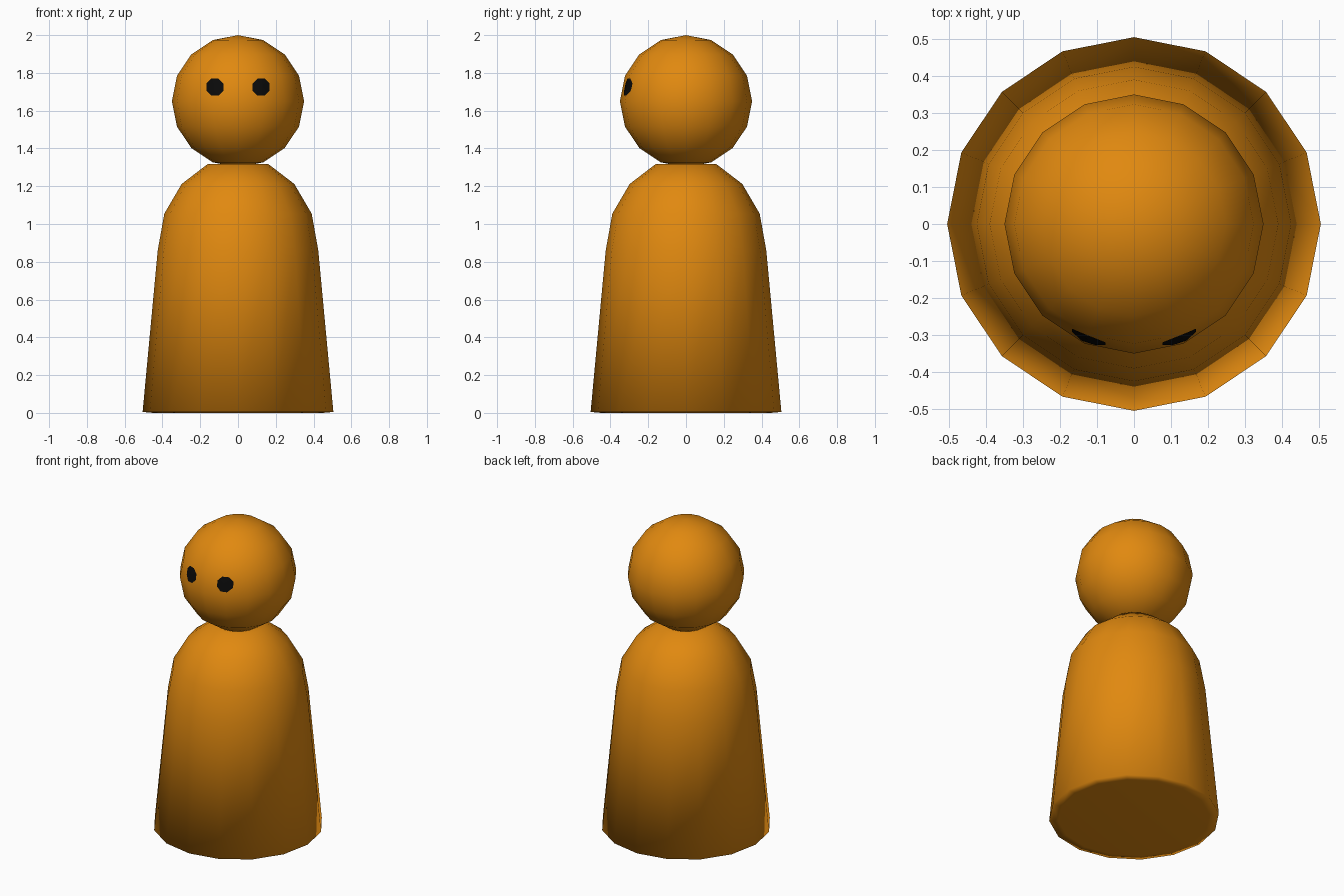
import bpy, bmesh, math
from mathutils import Vector
from mathutils.bvhtree import BVHTree

if "Cube" in bpy.data.objects:
    bpy.data.objects.remove(bpy.data.objects["Cube"])

SIDES = 16


def material(name, color):
    m = bpy.data.materials.new(name)
    m.diffuse_color = color
    m.use_nodes = True
    m.node_tree.nodes["Principled BSDF"].inputs["Base Color"].default_value = m.diffuse_color
    return m


def finish(bm, name, mat):
    bmesh.ops.recalc_face_normals(bm, faces=bm.faces)
    for f in bm.faces:
        f.smooth = True
    mesh = bpy.data.meshes.new(name)
    bm.to_mesh(mesh)
    bm.free()
    mesh.materials.append(mat)
    obj = bpy.data.objects.new(name, mesh)
    bpy.context.collection.objects.link(obj)
    return obj


orange = material("orange", (0.75, 0.25, 0.005, 1))
black = material("black", (0.003, 0.003, 0.003, 1))

# Body: tapered skirt with a rounded shoulder dome, closed at both ends
profile = [(0.45, 0), (0.505, 0.005), (0.425, 0.86), (0.39, 1.055),
           (0.298, 1.212), (0.161, 1.317)]
bm = bmesh.new()
rings = []
for r, z in profile:
    rings.append([bm.verts.new((r * math.cos(i * math.tau / SIDES),
                                r * math.sin(i * math.tau / SIDES), z))
                  for i in range(SIDES)])
for a, b in zip(rings, rings[1:]):
    for i in range(SIDES):
        j = (i + 1) % SIDES
        bm.faces.new((a[i], a[j], b[j], b[i]))
bm.faces.new(rings[0])
bm.faces.new(rings[-1])
finish(bm, "body", orange)

# Head: low-poly ball
bm = bmesh.new()
bmesh.ops.create_uvsphere(bm, u_segments=SIDES, v_segments=8, radius=0.35)
bmesh.ops.translate(bm, verts=bm.verts, vec=(0, 0, 1.65))
head_surface = BVHTree.FromBMesh(bm)
finish(bm, "head", orange)

# Eyes: octagonal discs laid onto the front of the head
for side, label in ((-1, "left"), (1, "right")):
    bm = bmesh.new()

    def on_head(r, angle):
        x = side * 0.122 + r * math.cos(angle)
        z = 1.725 + r * math.sin(angle)
        hit = head_surface.ray_cast(Vector((x, -1, z)), Vector((0, 1, 0)))[0]
        return bm.verts.new(hit + Vector((0, -0.004, 0)))

    centre = on_head(0, 0)
    loops = [[on_head(r, (i + 0.5) * math.tau / 8) for i in range(8)]
             for r in (0.016, 0.032, 0.049)]
    for i in range(8):
        j = (i + 1) % 8
        bm.faces.new((centre, loops[0][i], loops[0][j]))
        for a, b in zip(loops, loops[1:]):
            bm.faces.new((a[i], b[i], b[j], a[j]))
    finish(bm, label + "_eye", black)
